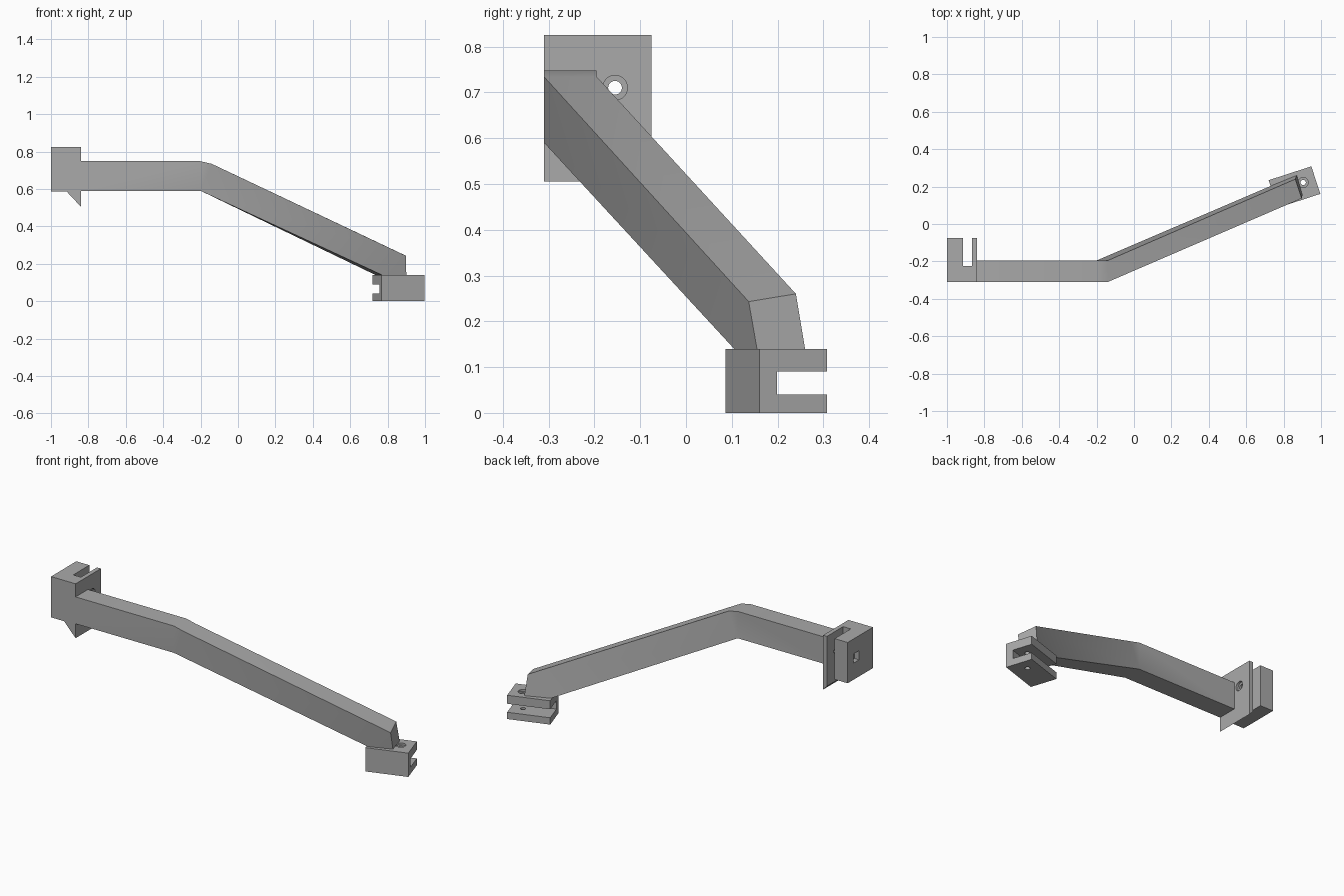
import bpy, bmesh, math
from mathutils import Vector, Matrix

if "Cube" in bpy.data.objects:
    bpy.data.objects.remove(bpy.data.objects["Cube"], do_unlink=True)

grey = bpy.data.materials.new("plain_grey")
grey.use_nodes = True
grey.diffuse_color = (0.4, 0.4, 0.4, 1)
grey.node_tree.nodes["Principled BSDF"].inputs["Base Color"].default_value = (0.4, 0.4, 0.4, 1)


def finish(name, bm):
    bmesh.ops.recalc_face_normals(bm, faces=bm.faces)
    mesh = bpy.data.meshes.new(name)
    bm.to_mesh(mesh)
    bm.free()
    mesh.materials.append(grey)
    obj = bpy.data.objects.new(name, mesh)
    bpy.context.collection.objects.link(obj)
    return obj


def box(name, lo, hi):
    bm = bmesh.new()
    lo, hi = Vector(lo), Vector(hi)
    size = Matrix.Diagonal((*(hi - lo), 1))
    bmesh.ops.create_cube(bm, size=1, matrix=Matrix.Translation((lo + hi) / 2) @ size)
    return finish(name, bm)


def rod(name, centre, radius, depth, axis):
    bm = bmesh.new()
    turn = Matrix.Rotation(math.pi / 2, 4, "Y") if axis == "X" else Matrix()
    bmesh.ops.create_cone(bm, cap_ends=True, segments=32, radius1=radius, radius2=radius,
                          depth=depth, matrix=Matrix.Translation(centre) @ turn)
    return finish(name, bm)


def select(obj):
    bpy.ops.object.select_all(action="DESELECT")
    obj.select_set(True)
    bpy.context.view_layer.objects.active = obj


def cut(obj, cutters):
    select(obj)
    for cutter in cutters:
        cutter.hide_render = True
        mod = obj.modifiers.new("cut", "BOOLEAN")
        mod.operation = "DIFFERENCE"
        mod.solver = "EXACT"
        mod.object = cutter
        bpy.ops.object.modifier_apply(modifier=mod.name)
        bpy.data.objects.remove(cutter, do_unlink=True)


def smooth(obj):
    select(obj)
    bpy.ops.object.shade_smooth_by_angle(angle=math.radians(30))


# Upper bracket: side profile extruded front to back
profile = [(-1, 0.825), (-1, 0.585), (-0.915, 0.585), (-0.84, 0.505), (-0.84, 0.825)]
bm = bmesh.new()
face = bm.faces.new([bm.verts.new((x, -0.31, z)) for x, z in profile])
grown = bmesh.ops.extrude_face_region(bm, geom=[face])["geom"]
bmesh.ops.translate(bm, vec=(0, 0.235, 0),
                    verts=[v for v in grown if isinstance(v, bmesh.types.BMVert)])
upper = finish("upper_bracket", bm)

# Slot, bolt hole, bolt head recess and square nut recess
hy, hz = -0.155, 0.71
cut(upper, [
    box("slot_cutter", (-0.915, -0.225, 0.4), (-0.865, 0, 1)),
    rod("bolt_cutter", (-0.92, hy, hz), 0.015, 0.4, "X"),
    rod("head_cutter", (-0.842, hy, hz), 0.027, 0.024, "X"),
    box("nut_cutter", (-1.1, hy - 0.025, hz - 0.027), (-0.97, hy + 0.025, hz + 0.027)),
])
smooth(upper)

# Lower bracket: slotted block, turned to follow the arm
lower = box("lower_bracket", (-0.12, -0.0775, 0), (0.12, 0.0775, 0.14))
cut(lower, [
    box("slot_cutter", (-0.3, -0.0375, 0.04), (0.3, 0.3, 0.09)),
    rod("bolt_cutter", (0.052, 0.009, 0.07), 0.014, 0.4, "Z"),
    rod("head_cutter", (0.052, 0.009, 0.145), 0.027, 0.034, "Z"),
])
lower.data.transform(Matrix.Translation((0.858, 0.1975, 0)) @ Matrix.Rotation(math.radians(18), 4, "Z"))
smooth(lower)

# Bent arm: matching front and back outlines joined by strips
straight = [(-0.84, 0.59), (-0.2, 0.59), (-0.14, 0.734), (-0.2, 0.748), (-0.84, 0.748)]
ends = {
    -0.31: [(0.77, 0.105, 0.14), (0.9, 0.155, 0.14), (0.897, 0.137, 0.243)],
    -0.195: [(0.735, 0.205, 0.14), (0.87, 0.26, 0.14), (0.862, 0.24, 0.26)],
}
bm = bmesh.new()
sides = []
for y, tip in ends.items():
    pts = [(x, y, z) for x, z in straight]
    verts = [bm.verts.new(p) for p in pts[:2] + tip + pts[2:]]
    sides.append(verts)
    for loop in ((0, 1, 6, 7), (1, 5, 6), (1, 2, 4, 5), (2, 3, 4)):
        bm.faces.new([verts[i] for i in loop])
front, back = sides
for i in range(len(front)):
    j = (i + 1) % len(front)
    bm.faces.new((front[i], front[j], back[j], back[i]))
smooth(finish("bent_arm", bm))
